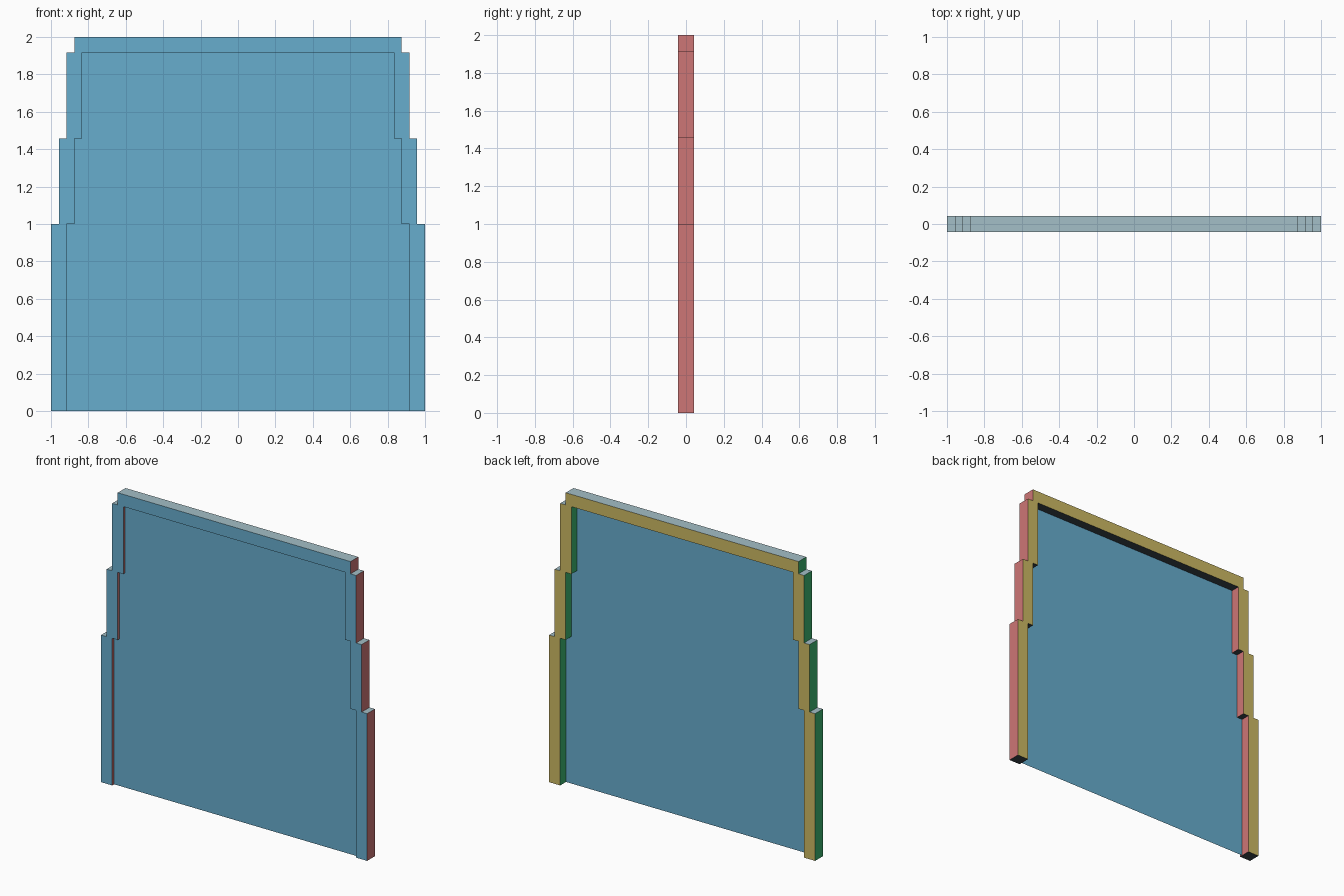
import bpy
import bmesh
from mathutils import Vector

cube = bpy.data.objects.get("Cube")
if cube:
    bpy.data.objects.remove(cube, do_unlink=True)

UNIT = 1 / 24
DEPTH = 2 * UNIT


def material(name, rgb):
    mat = bpy.data.materials.new(name)
    mat.use_nodes = True
    mat.diffuse_color = (*rgb, 1)
    mat.node_tree.nodes["Principled BSDF"].inputs["Base Color"].default_value = (*rgb, 1)
    return mat


# One colour for each facing direction
blue = material("front blue", (0.136, 0.418, 0.617))
facings = [
    (Vector((0, -1, 0)), blue),
    (Vector((0, 1, 0)), material("back yellow", (0.61, 0.491, 0.127))),
    (Vector((1, 0, 0)), material("side red", (0.617, 0.181, 0.181))),
    (Vector((-1, 0, 0)), material("side green", (0.045, 0.485, 0.171))),
    (Vector((0, 0, 1)), material("top pale grey", (0.371, 0.521, 0.571))),
    (Vector((0, 0, -1)), material("underside dark grey", (0.042, 0.058, 0.072))),
]


def stepped_outline(tiers):
    """Symmetric stepped arch from (half width, top height) tiers, in units."""
    side, base = [], 0
    for half, top in tiers:
        side += [(half, base), (half, top)]
        base = top
    return side + [(-x, z) for x, z in reversed(side)]


def build(name, outline, y, depth, mats):
    bm = bmesh.new()
    face = bm.faces.new([bm.verts.new((x * UNIT, y, z * UNIT)) for x, z in outline])
    if depth:
        result = bmesh.ops.extrude_face_region(bm, geom=[face], use_keep_orig=True)
        moved = [g for g in result["geom"] if isinstance(g, bmesh.types.BMVert)]
        bmesh.ops.translate(bm, verts=moved, vec=(0, depth, 0))
        bmesh.ops.recalc_face_normals(bm, faces=bm.faces)
    bm.normal_update()
    # Pick the colour whose direction is closest to the face normal
    for f in bm.faces:
        if len(mats) > 1:
            f.material_index = max(range(len(facings)),
                                   key=lambda i: f.normal.dot(facings[i][0]))
    mesh = bpy.data.meshes.new(name)
    bm.to_mesh(mesh)
    bm.free()
    for mat in mats:
        mesh.materials.append(mat)
    obj = bpy.data.objects.new(name, mesh)
    bpy.context.collection.objects.link(obj)
    return obj


# Stepped frame, open at the bottom
outer = stepped_outline([(24, 24), (23, 35), (22, 46), (21, 48)])
inner = stepped_outline([(22, 24), (21, 35), (20, 46)])
build("stepped_frame", outer + inner[::-1], -DEPTH / 2, DEPTH, [m for _, m in facings])

# Thin sheet filling the opening, set slightly behind the front
build("panel", inner, -DEPTH / 4, 0, [blue])
